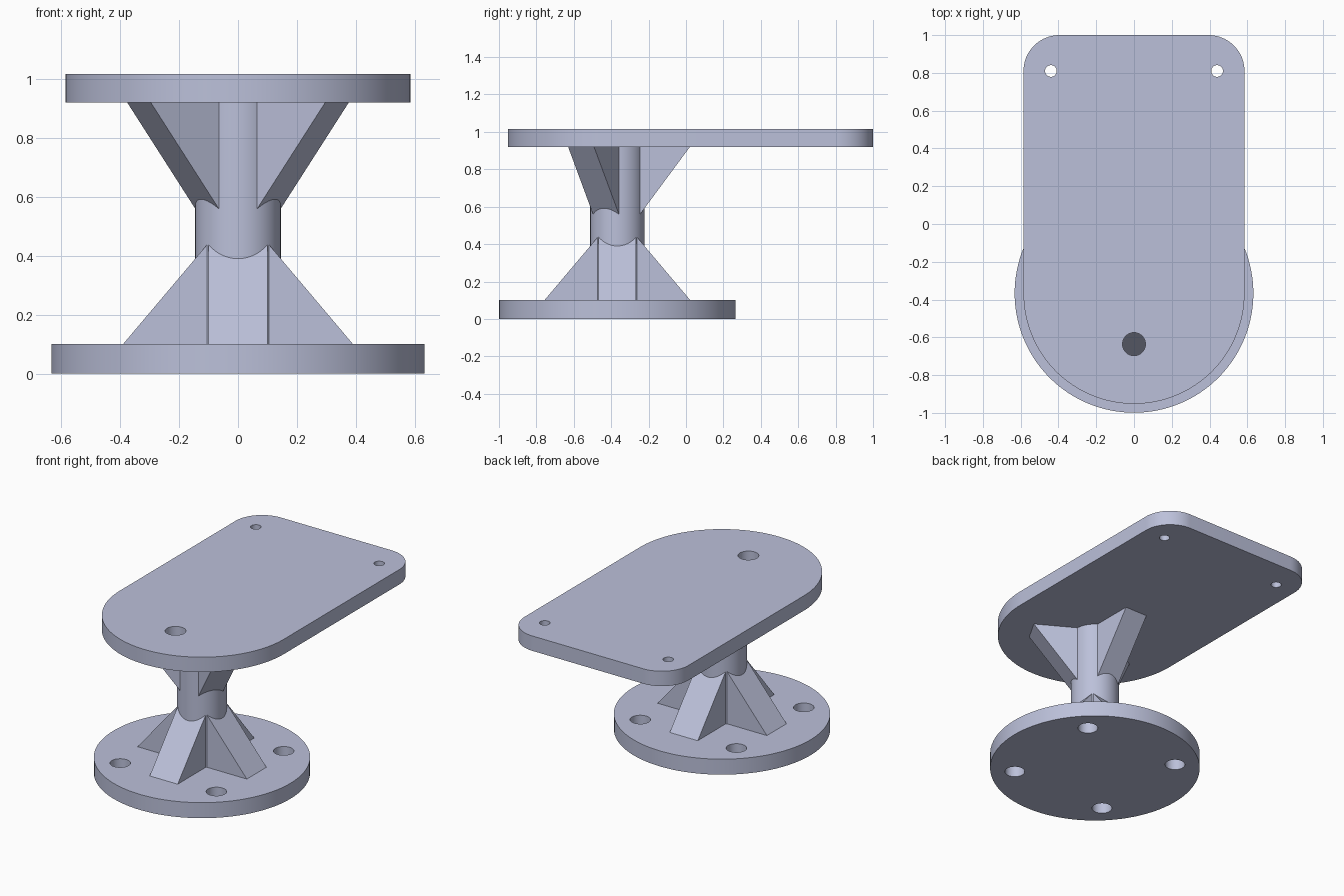
import bpy
import bmesh
from math import pi, sin, cos, radians
from mathutils import Matrix

if "Cube" in bpy.data.objects:
    bpy.data.objects.remove(bpy.data.objects["Cube"], do_unlink=True)

AXIS_Y = -0.367          # column axis
BASE_TOP = 0.10
PLATE_BOTTOM, PLATE_TOP = 0.92, 1.016

steel = bpy.data.materials.new("blue grey metal")
steel.use_nodes = True
colour = (0.50, 0.53, 0.70, 1.0)
steel.diffuse_color = colour
steel.node_tree.nodes["Principled BSDF"].inputs["Base Color"].default_value = colour


def arc(cx, cy, r, start, end, steps):
    angles = [radians(start + (end - start) * i / steps) for i in range(steps + 1)]
    return [(cx + r * cos(a), cy + r * sin(a)) for a in angles]


def circle(cx, cy, r, steps=96):
    return arc(cx, cy, r, 0, 360, steps)[:-1]


def prism(name, outline, low, high, matrix=Matrix()):
    """Extrude a flat outline from low to high, then place it."""
    bm = bmesh.new()
    face = bm.faces.new([bm.verts.new((x, y, low)) for x, y in outline])
    grown = bmesh.ops.extrude_face_region(bm, geom=[face])["geom"]
    top = [v for v in grown if isinstance(v, bmesh.types.BMVert)]
    bmesh.ops.translate(bm, verts=top, vec=(0, 0, high - low))
    bmesh.ops.transform(bm, matrix=matrix, verts=bm.verts)
    bmesh.ops.recalc_face_normals(bm, faces=bm.faces)
    mesh = bpy.data.meshes.new(name)
    bm.to_mesh(mesh)
    bm.free()
    mesh.materials.append(steel)
    obj = bpy.data.objects.new(name, mesh)
    bpy.context.collection.objects.link(obj)
    return obj


def select(obj):
    bpy.ops.object.select_all(action="DESELECT")
    obj.select_set(True)
    bpy.context.view_layer.objects.active = obj


def drill(obj, holes, low, high):
    """Cut round through holes given as (x, y, radius)."""
    for x, y, r in holes:
        cutter = prism("hole_cutter", circle(x, y, r, 40), low - 0.1, high + 0.1)
        cutter.hide_render = True
        cut = obj.modifiers.new("hole", "BOOLEAN")
        cut.operation, cut.solver, cut.object = "DIFFERENCE", "EXACT", cutter
        select(obj)
        bpy.ops.object.modifier_apply(modifier=cut.name)
        bpy.data.objects.remove(cutter, do_unlink=True)


def smooth(obj):
    select(obj)
    bpy.ops.object.shade_smooth_by_angle(angle=radians(30))


def gusset(name, profile, half_width, angle):
    """Triangular rib: profile is (distance from axis, height)."""
    stand = Matrix.Rotation(pi / 2, 4, "X")
    place = Matrix.Translation((0, AXIS_Y, 0)) @ Matrix.Rotation(radians(angle), 4, "Z")
    prism(name, profile, -half_width, half_width, place @ stand)


# Round base with four diagonal bolt holes
base = prism("round_base", circle(0, AXIS_Y, 0.632, 128), 0, BASE_TOP)
drill(base, [(sx * 0.343, AXIS_Y + sy * 0.343, 0.06) for sx in (-1, 1) for sy in (-1, 1)],
      0, BASE_TOP)
smooth(base)

# Long top plate: half-round front, rounded back corners
outline = (arc(0, AXIS_Y, 0.585, 180, 360, 64)
           + arc(0.395, 0.81, 0.19, 0, 90, 20)
           + arc(-0.395, 0.81, 0.19, 90, 180, 20))
plate = prism("top_plate", outline, PLATE_BOTTOM, PLATE_TOP)
drill(plate, [(0.44, 0.81, 0.031), (-0.44, 0.81, 0.031), (0, -0.636, 0.061)],
      PLATE_BOTTOM, PLATE_TOP)
smooth(plate)

# Column between base and plate
smooth(prism("column", circle(0, AXIS_Y, 0.145), BASE_TOP - 0.02, PLATE_BOTTOM + 0.02))

# Four ribs below, three above
lower = [(0.09, BASE_TOP), (0.39, BASE_TOP), (0.09, 0.455)]
for i in range(4):
    gusset(f"lower_rib_{i + 1}", lower, 0.10, 90 * i)

upper = [(0.09, PLATE_BOTTOM), (0.388, PLATE_BOTTOM), (0.09, 0.517)]
for i in range(3):
    gusset(f"upper_rib_{i + 1}", upper, 0.08, 90 + 120 * i)
